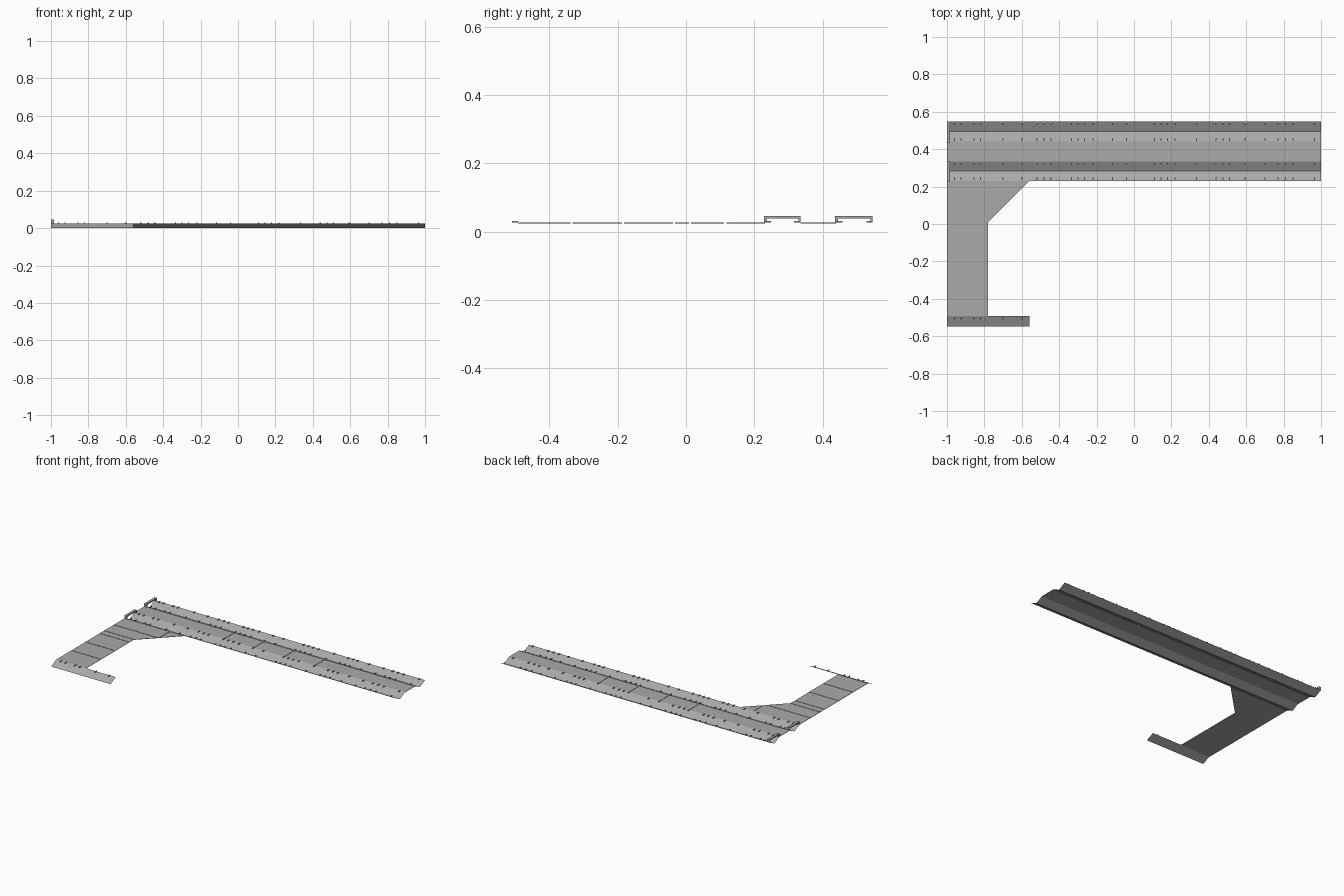
import bpy

if "Cube" in bpy.data.objects:
    bpy.data.objects.remove(bpy.data.objects["Cube"])

RIM = 0.026          # level of floors and channel rims
HALF = 0.547         # half depth of the model
GAP = 0.003          # half width of floor seams

STEEL = bpy.data.materials.new("grey")
STEEL.diffuse_color = (0.4, 0.4, 0.4, 1)
STEEL.use_nodes = True
STEEL.node_tree.nodes["Principled BSDF"].inputs["Base Color"].default_value = STEEL.diffuse_color

def mesh(name, verts, faces):
    me = bpy.data.meshes.new(name)
    me.from_pydata(verts, [], faces)
    me.materials.append(STEEL)
    ob = bpy.data.objects.new(name, me)
    bpy.context.collection.objects.link(ob)
    return ob

def strip(name, profile, x0, x1):
    """Open sheet: (y, z) profile swept along x, facing up."""
    v = [(x, y, z) for y, z in profile for x in (x0, x1)]
    return mesh(name, v, [(2*i, 2*i+1, 2*i+3, 2*i+2) for i in range(len(profile)-1)])

def prisms(name, items):
    """Upright prisms (counter-clockwise outline, z0, z1) joined in one object."""
    v, f = [], []
    for pts, z0, z1 in items:
        b, n = len(v), len(pts)
        v += [(x, y, z) for z in (z0, z1) for x, y in pts]
        f += [tuple(b+i for i in reversed(range(n))), tuple(b+n+i for i in range(n))]
        f += [(b+i, b+(i+1) % n, b+n+(i+1) % n, b+n+i) for i in range(n)]
    return mesh(name, v, f)

def box(x0, x1, y0, y1, z0, z1):
    return [(x0, y0), (x1, y0), (x1, y1), (x0, y1)], z0, z1

# Clip positions along the channels
TICKS = [-.96, -.925, -.855, -.82, -.70, -.60, -.52, -.48, -.445, -.335, -.30, -.265, -.22,
         -.115, -.04, .11, .145, .18, .22, .335, .44, .475, .51, .595, .70, .77, .81, .85, .965]

def clips(y, side, x_max=1):
    return [box(x-.003, x+.003, min(y, y+side*.018), max(y, y+side*.018), RIM, RIM+.005)
            for x in TICKS if x < x_max]

# Two long V channels with clips on the rims and a bridge at the left end
for label, y0, y1 in (("front", .231, .335), ("rear", .440, HALF)):
    strip(label + "_channel", [(y0, RIM), ((y0+y1)/2, 0), (y1, RIM)], -1, 1)
    prisms(label + "_channel_clips", clips(y0, 1) + clips(y1, -1))
    prisms(label + "_end_bridge", [box(-1, -.983, y0-.003, y1, .038, .046),
                                   box(-1, -.983, y0-.003, y0+.006, RIM, .038),
                                   box(-1, -.983, y1-.006, y1, RIM, .038)])

# Middle floor between the channels, in panels
cuts = [-1, -.335, -.115, .11, .335, 1]
strip("middle_floor", [(.335, RIM-.002), (.440, RIM-.002)], -1, 1)
prisms("middle_floor_panels",
       [box(a + GAP*(a > -1), b - GAP*(b < 1), .335, .440, RIM-.002, RIM)
        for a, b in zip(cuts, cuts[1:])])

# Side walkway with chamfered corner
z = RIM-.002
mesh("side_walkway", [(x, y, z) for x, y in
     ((-1, -.492), (-.78, -.492), (-.78, .01), (-.56, .231), (-1, .231))], [(0, 1, 2, 3, 4)])
cuts = [-.492, -.335, -.185, -.035, .012]
panels = [box(-1, -.78, a + GAP*(a > -.49), b-GAP, z, RIM) for a, b in zip(cuts, cuts[1:])]
seam, split = .115, -.665
slant = lambda y: -.78 + (y - .01) * .22/.221      # chamfer edge x at height y
panels += [([(-1, .015), (slant(.015), .015), (slant(seam-GAP), seam-GAP), (-1, seam-GAP)], z, RIM),
           ([(-1, seam+GAP), (slant(seam+GAP), seam+GAP), (split-GAP, .122), (split-GAP, .231),
             (-1, .231)], z, RIM),
           ([(split+GAP, .129), (-.56, .231), (split+GAP, .231)], z, RIM)]
prisms("side_walkway_panels", panels)

# Sloped front edge with clips
strip("front_slope", [(-HALF, 0), (-.492, RIM)], -1, -.56)
prisms("front_slope_clips", clips(-.492, -1, -.57))
